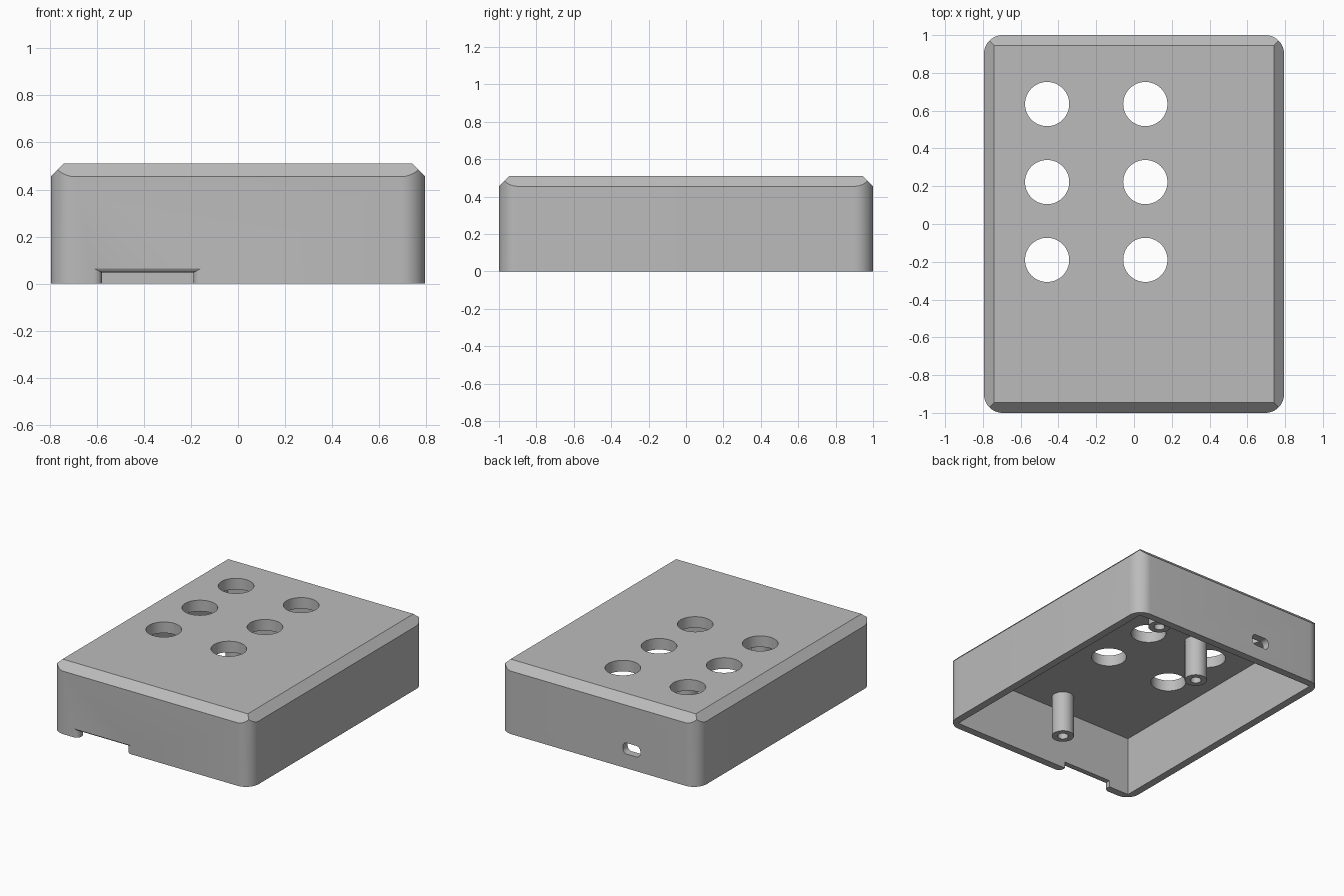
import bpy
import bmesh
import math
from mathutils import Vector

if "Cube" in bpy.data.objects:
    bpy.data.objects.remove(bpy.data.objects["Cube"], do_unlink=True)

HX, HY, H = 0.795, 1.0, 0.51      # half width, half depth, height
CHAMFER, CORNER, CEILING = 0.055, 0.1, 0.43

grey = bpy.data.materials.new("matte_grey")
grey.use_nodes = True
grey.diffuse_color = (0.5, 0.5, 0.5, 1)
grey.node_tree.nodes["Principled BSDF"].inputs["Base Color"].default_value = (0.5, 0.5, 0.5, 1)


def add_object(name, bm):
    bmesh.ops.recalc_face_normals(bm, faces=bm.faces)
    mesh = bpy.data.meshes.new(name)
    bm.to_mesh(mesh)
    bm.free()
    mesh.materials.append(grey)
    obj = bpy.data.objects.new(name, mesh)
    bpy.context.collection.objects.link(obj)
    return obj


def box(name, lo, hi, pick=None, radius=0, segments=1):
    """Box between two corners; edges chosen by pick are bevelled."""
    bm = bmesh.new()
    bmesh.ops.create_cube(bm, size=1)
    lo, hi = Vector(lo), Vector(hi)
    for v in bm.verts:
        v.co = (lo + hi) / 2 + v.co * (hi - lo)
    if pick:
        edges = [e for e in bm.edges if pick(e.verts[0].co, e.verts[1].co)]
        bmesh.ops.bevel(bm, geom=edges, offset=radius, offset_type='OFFSET',
                        segments=segments, profile=0.5, affect='EDGES')
    return add_object(name, bm)


def cylinder(name, x, y, z0, z1, radius, sides=48):
    bm = bmesh.new()
    bmesh.ops.create_cone(bm, cap_ends=True, segments=sides, radius1=radius,
                          radius2=radius, depth=z1 - z0)
    bmesh.ops.translate(bm, vec=(x, y, (z0 + z1) / 2), verts=bm.verts)
    return add_object(name, bm)


def combine(target, tool, operation='DIFFERENCE'):
    mod = target.modifiers.new("cut", 'BOOLEAN')
    mod.operation, mod.solver, mod.object = operation, 'EXACT', tool
    bpy.context.view_layer.objects.active = target
    bpy.ops.object.modifier_apply(modifier=mod.name)
    bpy.data.objects.remove(tool, do_unlink=True)


def smooth(obj):
    bpy.ops.object.select_all(action='DESELECT')
    obj.select_set(True)
    bpy.context.view_layer.objects.active = obj
    bpy.ops.object.shade_smooth_by_angle(angle=math.radians(30))


def along(axis):
    return lambda a, b: abs(a[axis] - b[axis]) > 1e-4 and (a - b).length - abs(a[axis] - b[axis]) < 1e-4


# Shell: rounded upright corners, met by a mitred chamfer around the top
shell = box("case_shell", (-HX, -HY, 0), (HX, HY, H + 0.2), along(2), CORNER, 12)
limit = box("chamfer_limit", (-HX, -HY, -0.2), (HX, HY, H),
            lambda a, b: a.z > H - 0.01 and b.z > H - 0.01, CHAMFER)
combine(shell, limit, 'INTERSECT')

# Open-bottomed cavity
IX, IY = HX - CHAMFER, HY - CHAMFER
combine(shell, box("cavity", (-IX, -IY, -0.2), (IX, IY, CEILING)))

# Six round holes in the top
for x in (-0.46, 0.06):
    for y in (-0.19, 0.222, 0.635):
        combine(shell, cylinder("top_hole", x, y, CEILING - 0.1, H + 0.1, 0.117, 64))

# Small rounded port in the back wall
combine(shell, box("back_port", (-0.335, IY - 0.05, 0.103), (-0.195, HY + 0.1, 0.183),
                   along(1), 0.033, 6))

# Notch at the bottom of the front wall, with a rounded flare on the outside
bm = bmesh.new()
steps = [(-HY - 0.05, 1)]
for i in range(7):
    t = i / 6
    steps.append((-HY + 0.035 * t, 1 - math.sqrt(1 - (1 - t) ** 2)))
steps.append((-IY + 0.05, 0))
rings = []
for y, flare in steps:
    x0, x1, z = -0.578 - 0.034 * flare, -0.19 + 0.034 * flare, 0.047 + 0.018 * flare
    rings.append([bm.verts.new(p) for p in ((x0, y, -0.1), (x1, y, -0.1), (x1, y, z), (x0, y, z))])
for a, b in zip(rings, rings[1:]):
    for k in range(4):
        bm.faces.new((a[k], a[k - 1], b[k - 1], b[k]))
bm.faces.new(rings[0])
bm.faces.new(rings[-1])
combine(shell, add_object("front_notch", bm))
smooth(shell)

# Hollow screw posts hanging from the ceiling
for i, (x, y) in enumerate([(-0.05, -0.80), (-0.25, 0.345), (0.395, 0.735)], 1):
    post = cylinder(f"screw_post_{i}", x, y, 0.13, CEILING + 0.01, 0.074)
    combine(post, cylinder("post_bore", x, y, 0, CEILING - 0.03, 0.036, 32))
    smooth(post)
